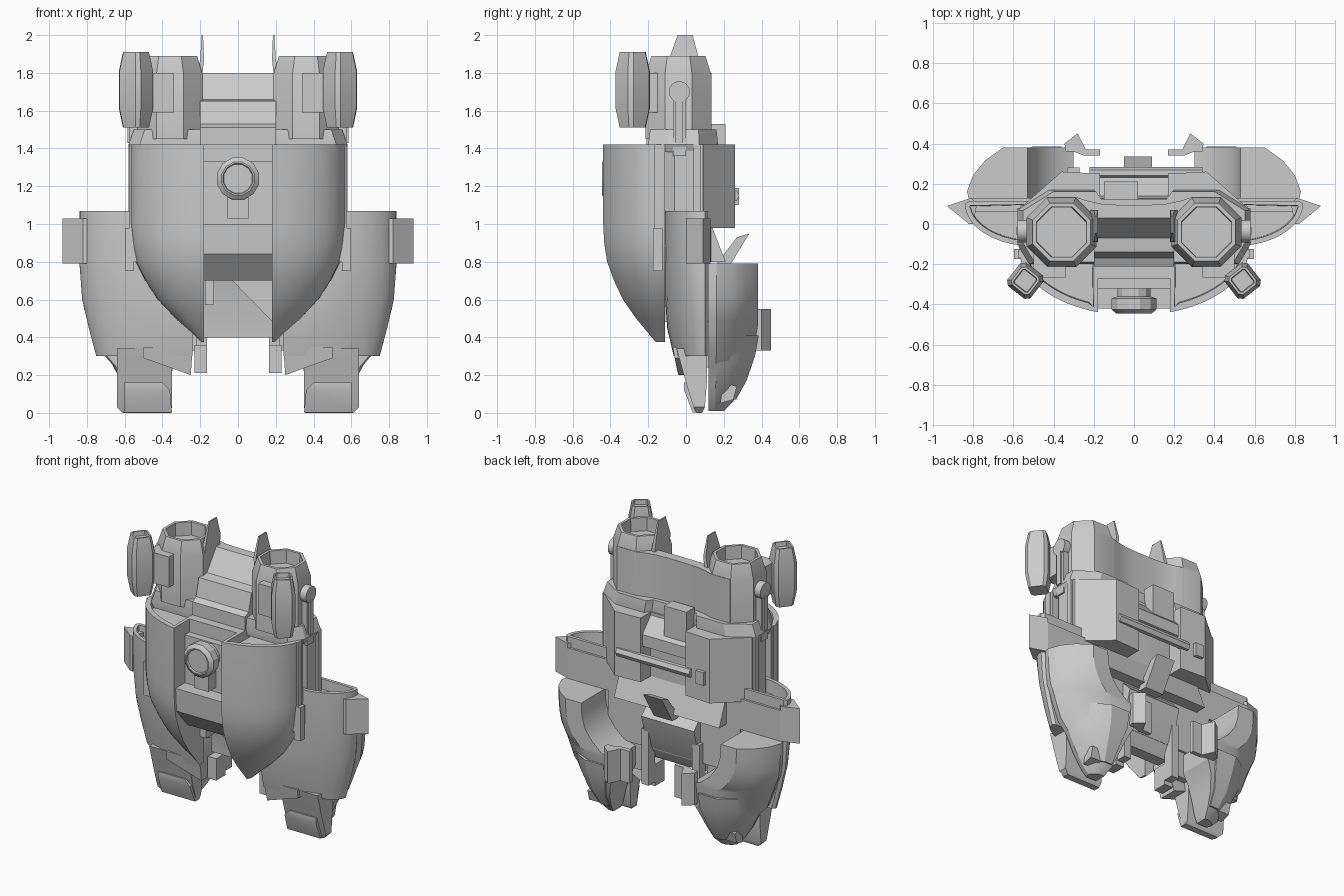
import bpy, bmesh, math
from math import sin, cos, asin, pi

if "Cube" in bpy.data.objects:
    bpy.data.objects.remove(bpy.data.objects["Cube"])


def finish(bm, name, mirror):
    me = bpy.data.meshes.new(name)
    bm.to_mesh(me)
    bm.free()
    ob = bpy.data.objects.new(name, me)
    bpy.context.collection.objects.link(ob)
    if mirror:
        ob.modifiers.new("Mirror", 'MIRROR')
    return ob


def loft(name, sections, mirror=True, pocket=None):
    """Skin closed sections (first = top). pocket = (rim, depth) hollows the top."""
    bm = bmesh.new()
    rings = [[bm.verts.new(p) for p in s] for s in sections]
    n = len(rings[0])
    for a, b in zip(rings, rings[1:]):
        for i in range(n):
            bm.faces.new((a[i], a[(i + 1) % n], b[(i + 1) % n], b[i]))
    top = bm.faces.new(rings[0])
    bm.faces.new(rings[-1])
    bmesh.ops.recalc_face_normals(bm, faces=bm.faces[:])
    if pocket:
        bmesh.ops.inset_individual(bm, faces=[top], thickness=pocket[0])
        bmesh.ops.inset_individual(bm, faces=[top], thickness=0.004, depth=-pocket[1])
    return finish(bm, name, mirror)


def prism(name, profile, axis, lo, hi, mirror=False):
    """Extrude a 2D profile along an axis."""
    def place(p, d):
        return {'x': (d, p[0], p[1]), 'y': (p[0], d, p[1]), 'z': (p[0], p[1], d)}[axis]
    return loft(name, [[place(p, d) for p in profile] for d in (hi, lo)], mirror)


def rect(x0, x1, y0, y1, z):
    return [(x0, y0, z), (x1, y0, z), (x1, y1, z), (x0, y1, z)]


def box(name, x, y, z, mirror=False):
    return loft(name, [rect(*x, *y, z[1]), rect(*x, *y, z[0])], mirror)


def ring(cx, cy, r, z, n, rot=0.0):
    return [(cx + r * cos(rot + 2 * pi * i / n), cy + r * sin(rot + 2 * pi * i / n), z) for i in range(n)]


def ring_y(r, y, cz, n=12):
    return [(r * sin(2 * pi * (i + .5) / n), y, cz + r * cos(2 * pi * (i + .5) / n)) for i in range(n)]


def both(half):
    """Complete a symmetric plan from its +x half."""
    return half + [(-x, y) for x, y in reversed(half)]


# Curved chest shells, split by a central slot
secs = []
for z, w, yf in [(1.42, .57, -.455), (1.0, .57, -.455), (.9, .56, -.45), (.8, .54, -.435), (.7, .49, -.40),
                 (.6, .425, -.355), (.5, .33, -.29), (.43, .25, -.24), (.375, .195, -.21)]:
    a0 = asin(.18 / w)
    ts = [a0 + (pi / 2 - a0) * i / 12 for i in range(13)]
    secs.append([(w * sin(t), -.13 + (yf + .13) * cos(t), z) for t in ts] + [(w, -.11, z), (.18, -.11, z)])
loft("chest_shell", secs, pocket=(.035, .06))

# Central slot panel, and the barrel with its stand
prism("slot_panel", [(-.42, 1.0), (-.41, .84), (-.29, .70), (-.05, .70), (-.05, 1.42), (-.27, 1.42),
                     (-.27, 1.33), (-.32, 1.33), (-.32, 1.0)], 'x', -.185, .185)
loft("barrel", [ring_y(r, y, 1.24) for r, y in
                [(.09, -.445), (.115, -.425), (.115, -.37), (.085, -.36), (.085, -.25)]], False, (.008, .012))
box("barrel_stand", (-.055, .055), (-.40, -.28), (1.03, 1.2))

# Torso core, upper deck and the boxes on the back
prism("torso_core", both([(.5, -.14), (.565, -.06), (.565, .09), (.37, .14)]), 'z', .8, 1.42)
deck = both([(.52, -.2), (.58, -.1), (.58, .07), (.42, .17), (.2, .17), (.17, .13)])
loft("upper_deck", [[(x * s, y * s, z) for x, y in deck] for z, s in [(1.5, .95), (1.42, 1), (1.38, .97)]], False)
prism("back_box", [(.17, .1), (.17, .25), (.36, .26), (.565, .08), (.5, .05)], 'z', .98, 1.42, True)
prism("back_slope", [(.1, .98), (.14, .98), (.21, .8), (.1, .8)], 'x', -.4, .4)
prism("recess_floor", [(.1, 1.4), (.14, 1.4), (.23, 1.3), (.23, 1.22), (.1, 1.2)], 'x', -.18, .18)
box("back_vent", (-.15, .02), (.12, .21), (1.3, 1.53))
box("side_strip", (.53, .575), (-.17, -.13), (.8, 1.42), True)
box("side_latch", (.55, .597), (-.175, -.125), (.75, .98), True)
box("side_rib", (.54, .58), (.04, .08), (.9, 1.42), True)

# Back rail and tilted flap
loft("back_rail", [[(x, .255 + .028 * cos(k * pi / 3), 1.15 + .032 * sin(k * pi / 3)) for k in range(6)]
                   for x in (.34, -.22)], False)
box("rail_clip", (-.33, -.27), (.25, .28), (1.1, 1.19))
prism("back_flap", [(.14, .76), (.22, .76), (.335, .95), (.27, .93)], 'x', -.05, .09)

# Octagonal shoulder tubs with hollow tops, and the bridge between them
loft("shoulder_tub", [ring(.36, -.04, r, z, 8, pi / 8) for z, r in [(1.89, .155), (1.79, .188), (1.45, .188)]],
     pocket=(.02, .09))
prism("tub_bridge", [(.09, 1.42), (.09, 1.8), (.03, 1.8), (-.07, 1.66), (-.14, 1.65), (-.17, 1.53),
                     (-.21, 1.51), (-.21, 1.42)], 'x', -.2, .2)
wall = both([(.43, .05), (.43, .134), (.29, .134), (.23, .115), (.16, .1), (.08, .095)])
prism("tub_back_wall", wall, 'z', 1.45, 1.8)
loft("fin", [rect(.185, .193, -.045, .035, 2.0), rect(.18, .2, -.09, .07, 1.87), rect(.19, .22, -.09, .07, 1.78)])

# Turned side pods on arms
sq = [(-.07, -.05), (-.05, -.07), (.05, -.07), (.07, -.05), (.07, .05), (.05, .07), (-.05, .07), (-.07, .05)]
a = math.radians(38)
loft("side_pod", [[(.54 + s * (x * cos(a) - y * sin(a)), -.282 + s * (x * sin(a) + y * cos(a)), z) for x, y in sq]
                  for z, s in [(1.91, .8), (1.81, 1.05), (1.61, 1.05), (1.51, .8)]], pocket=(.012, .03))
box("pod_arm", (.34, .5), (-.265, -.15), (1.59, 1.8), True)

# Side struts with round pivots
prism("strut_pivot", [(-.035 + .056 * cos(k * pi / 8), 1.7 + .056 * sin(k * pi / 8)) for k in range(16)],
      'x', .5, .58, True)
box("strut_bar", (.5, .575), (-.07, .0), (1.36, 1.68), True)
box("strut_bar_face", (.5, .585), (-.055, -.015), (1.43, 1.66), True)

# Hip beam with pointed wing ends
box("hip_beam", (-.81, .81), (.06, .13), (.79, 1.0))
prism("wing_tip", [(.93, .09), (.81, .13), (.78, .1), (.8, .0), (.82, .0)], 'z', .79, 1.03, True)

# Front leg plates, curved in plan and tapering down
secs = []
for z, xi, xo, yf in [(1.07, .5, .84, -.11), (.8, .45, .84, -.11), (.6, .3, .825, -.11),
                      (.45, .24, .79, -.1), (.3, .24, .75, -.065)]:
    pts = [(xi + (xo - xi) * sin(t), .1 + (yf - .1) * cos(t), z) for t in [k * pi / 20 for k in range(11)]]
    secs.append(pts + [(xo - .02, .115, z), (xi, .115, z)])
loft("leg_plate", secs, pocket=(.025, .09))
loft("leg_plate_tip", [[(.24, y, .35), (.5, y, .35), (.5, y + .01, .29), (.36, y + .02, .24), (.25, y + .03, .2)]
                       for y in (-.07, .06)])

# Feet
loft("foot", [rect(.35, .64, -.05, .11, .34), rect(.35, .64, 0, .11, .16), rect(.35, .64, .04, .1, .03),
              rect(.355, .61, .055, .085, 0)])
loft("toe_pad", [rect(.40, .60, -.01, .05, .16), rect(.36, .6, -.01, .06, .12), rect(.35, .605, .035, .08, .003)])

# Rear leg shells with a scooped inner corner
def rear(z, xi, xo, yb, yf=.12):
    xf = xi + .4 * (xo - xi)
    arc = [(xf + (xo - xf) * u, .15 + (yb - .15) * v, z) for u, v in [(0, 1), (.5, .72), (.83, .4), (1, .05)]]
    return [(xi, yb, z)] + arc + [(xo - .01, yf, z), (xi, yf, z)]
loft("rear_leg_shell", [rear(*r) for r in [
    (.79, .53, .83, .38), (.7, .525, .83, .38), (.62, .5, .825, .38), (.55, .45, .815, .38), (.49, .38, .79, .38),
    (.46, .3, .78, .38), (.33, .3, .73, .36), (.25, .34, .66, .34), (.15, .37, .61, .30), (.06, .39, .55, .25),
    (.01, .41, .5, .2)]])
loft("rear_leg_cap", [rear(*r, .18) for r in [
    (.41, .36, .72, .385), (.3, .36, .69, .365), (.17, .39, .62, .32), (.07, .4, .55, .265)]])
prism("heel_block", [(.18, .05), (.25, .07), (.27, .14), (.2, .16)], 'x', .46, .56, True)
prism("rear_knob", [(.17, .34), (.17, .37), (.24, .37), (.28, .45), (.345, .4), (.34, .36), (.3, .36), (.25, .34)],
      'z', .33, .55, True)
box("rear_hinge", (.165, .22), (.1, .17), (.24, .62), True)
box("inner_pad", (.165, .23), (0, .1), (.21, .36), True)

# Pelvis between the legs
prism("pelvis", [(-.06, .8), (.12, .8), (.2, .72), (.14, .5), (.08, .4), (.0, .4), (-.02, .7)], 'x', -.2, .2)
box("pelvis_link", (-.5, .5), (.02, .13), (.48, .8))
box("pelvis_rod", (.13, .175), (-.16, -.05), (.57, .75), True)
prism("crotch_wedge", [(-.03, .7), (.185, .7), (.185, .48)], 'y', -.2, -.08)

for ob in bpy.context.scene.objects:
    ob.select_set(True)
    bpy.context.view_layer.objects.active = ob
bpy.ops.object.shade_smooth_by_angle(angle=math.radians(25))
